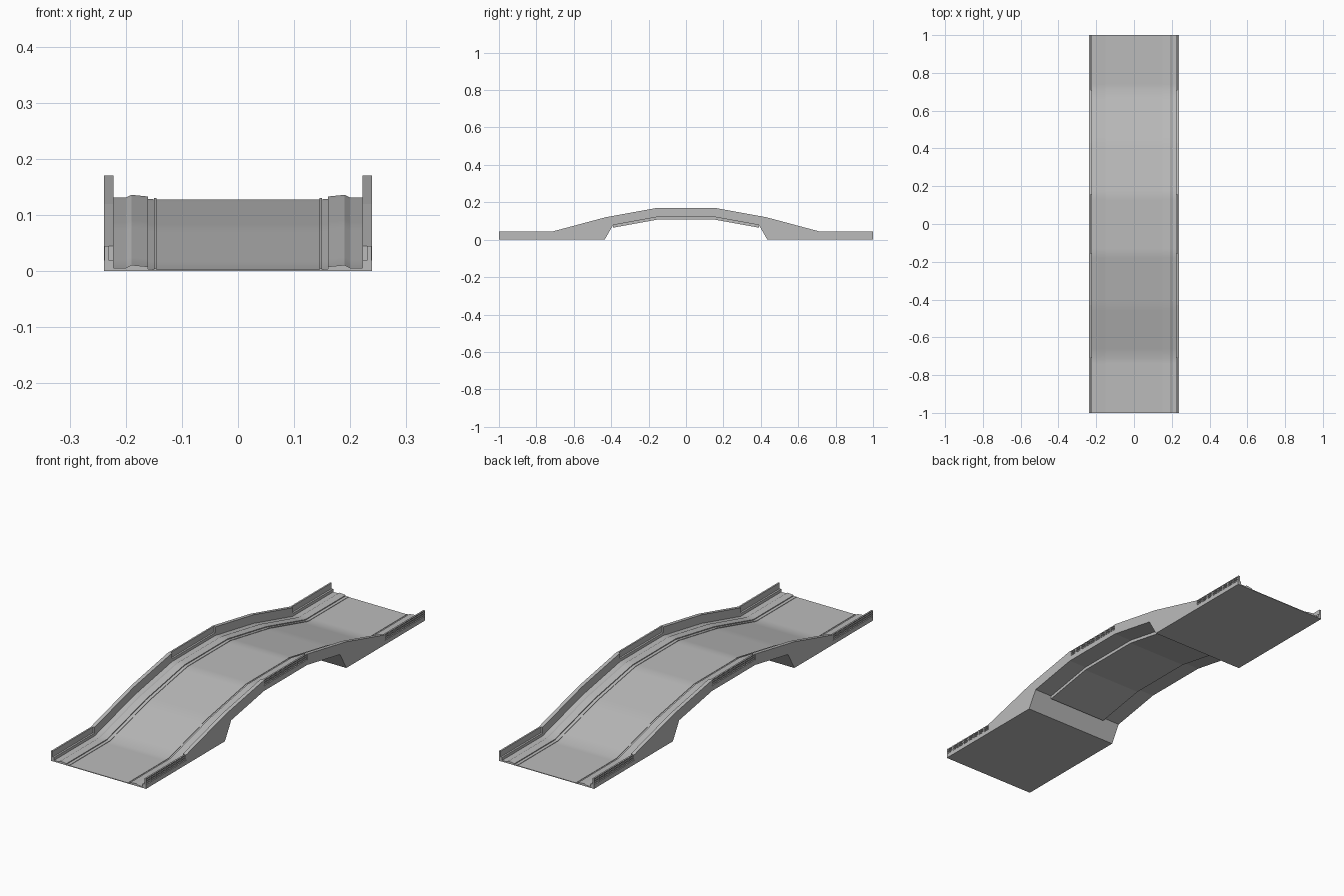
import bpy, bmesh, math

if "Cube" in bpy.data.objects:
    bpy.data.objects.remove(bpy.data.objects["Cube"], do_unlink=True)

concrete = bpy.data.materials.new("concrete_grey")
concrete.use_nodes = True
GREY = (0.5, 0.5, 0.5, 1)
concrete.diffuse_color = GREY
concrete.node_tree.nodes["Principled BSDF"].inputs["Base Color"].default_value = GREY

# Half of the road's rise: (distance from centre, height)
RISE = [(0, .125), (.155, .125), (.43, .075), (.71, 0), (1, 0)]
WIDE, INNER = .239, .222


def rise(y):
    y = abs(y)
    for (a, p), (b, q) in zip(RISE, RISE[1:]):
        if y <= b:
            return p + (q - p) * (y - a) / (b - a)
    return 0


def finish(name, bm, smooth=False):
    bmesh.ops.recalc_face_normals(bm, faces=bm.faces)
    mesh = bpy.data.meshes.new(name)
    bm.to_mesh(mesh)
    bm.free()
    mesh.materials.append(concrete)
    obj = bpy.data.objects.new(name, mesh)
    bpy.context.collection.objects.link(obj)
    if smooth:
        bpy.ops.object.select_all(action="DESELECT")
        obj.select_set(True)
        bpy.context.view_layer.objects.active = obj
        bpy.ops.object.shade_smooth_by_angle(angle=math.radians(20))
    return obj


def sweep(bm, section, stations):
    """Sweep a closed x-z section along the rising road."""
    rings = [[bm.verts.new((x, y, z + rise(y))) for x, z in section] for y in stations]
    n = len(section)
    for r, s in zip(rings, rings[1:]):
        for i in range(n):
            j = (i + 1) % n
            bm.faces.new((r[i], r[j], s[j], s[i]))
    bm.faces.new(rings[0])
    bm.faces.new(rings[-1])


def rect(x0, x1, z0, z1):
    return [(x0, z0), (x1, z0), (x1, z1), (x0, z1)]


def both(half):
    return [-y for y in reversed(half) if y] + list(half)


# Road deck with a centre lane, guide strips and raised kerbs
half = [(.145, .003), (.145, .005), (.150, .005), (.150, .003), (.160, .004),
        (.160, .008), (.190, .011), (.200, .006), (INNER, .006)]
section = ([(-x, z) for x, z in reversed(half)] + half
           + [(INNER, .0005), (-INNER, .0005)])
bm = bmesh.new()
sweep(bm, section, both([.13, .155, .18, .40, .43, .46, .66, .71, .74, 1]))
finish("road_deck", bm, smooth=True)

# Side-on outline of the body: abutments at both ends and an arch between
arch = [(1, 0), (.435, 0), (.39, rise(.39) - .004), (.155, .121)]


def body(name, x0, x1, lift):
    top = [(y, rise(y) + lift) for y in both([.155, .43, .71, 1])]
    under = arch + [(-y, z) for y, z in reversed(arch)]
    bm = bmesh.new()
    face = bm.faces.new([bm.verts.new((x0, y, z)) for y, z in top + under])
    new = bmesh.ops.extrude_face_region(bm, geom=[face])["geom"]
    bmesh.ops.translate(bm, vec=(x1 - x0, 0, 0),
                        verts=[v for v in new if isinstance(v, bmesh.types.BMVert)])
    finish(name, bm)


body("bridge_body", -INNER, INNER, .001)

# Thickened panel below the arch
bm = bmesh.new()
sweep(bm, rect(-.15, .15, -.018, -.003), both([.155, .39]))
finish("underside_panel", bm)

for side, label in ((1, "left"), (-1, "right")):
    a, b = sorted((side * INNER, side * WIDE))
    # Edge beam along the full length
    body(label + "_edge_beam", a, b, .019)

    # Solid parapets along both slopes
    bm = bmesh.new()
    for end in (-1, 1):
        sweep(bm, rect(a, b, .018, .045), [end * y for y in (.155, .43, .71)])
    finish(label + "_parapets", bm)

    # Slim railings on the level stretches
    bm = bmesh.new()
    for start, stop, posts in ((-1, -.71, 9), (-.155, .155, 10), (.71, 1, 9)):
        a, b = side * .230, side * .233
        sweep(bm, rect(a, b, .018, .045), [start, stop])
        for z in (.022, .032, .041):
            sweep(bm, rect(b, side * .237, z, z + .004), [start, stop])
        for i in range(posts):
            y = start + (stop - start - .006) * i / (posts - 1)
            sweep(bm, rect(b, side * .238, .018, .045), [y, y + .006])
    finish(label + "_railings", bm)
